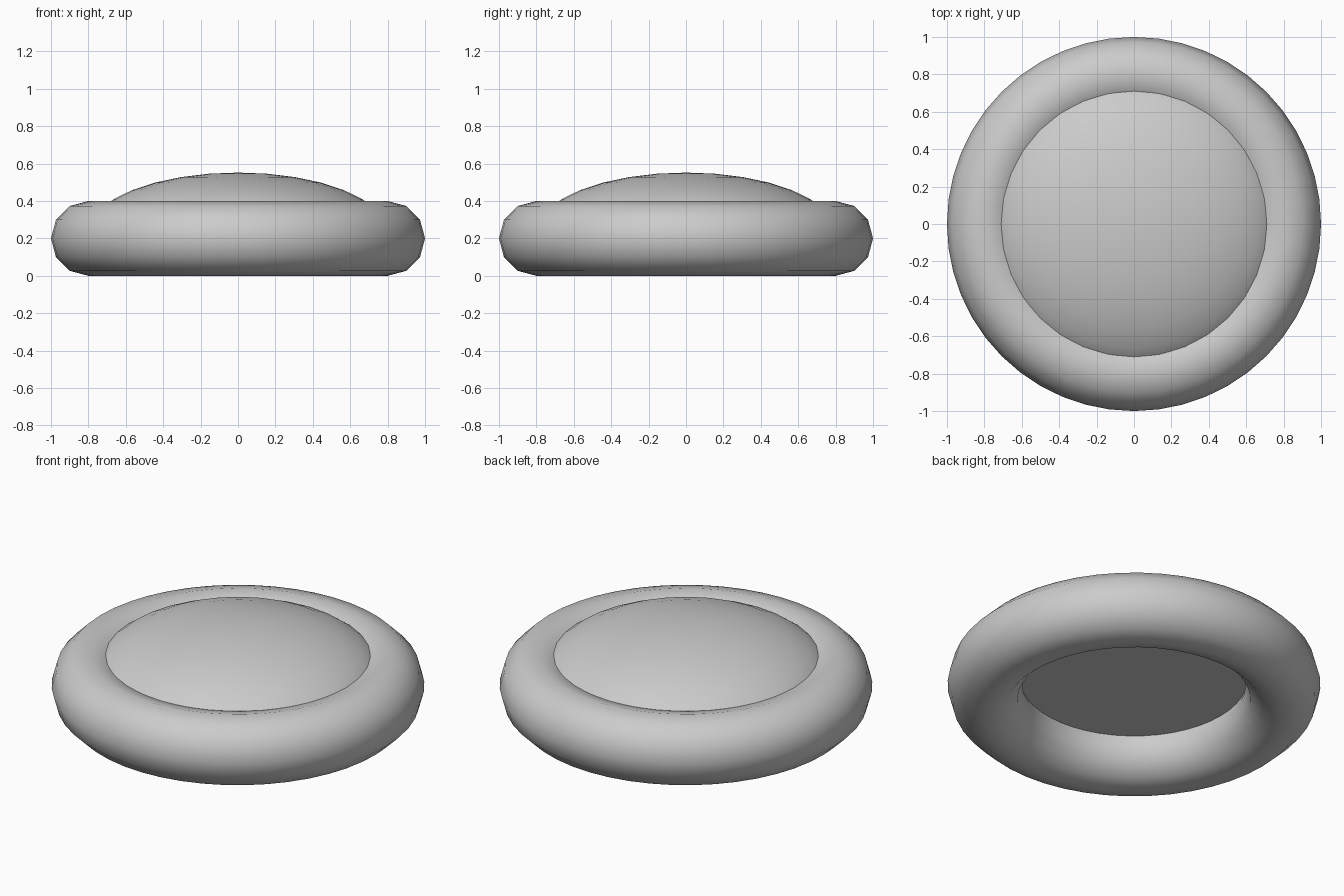
import bpy, bmesh

if "Cube" in bpy.data.objects:
    bpy.data.objects.remove(bpy.data.objects["Cube"])

# Ring-shaped rim resting on the ground
bpy.ops.mesh.primitive_torus_add(major_radius=0.8, minor_radius=0.2,
                                 major_segments=48, minor_segments=12,
                                 location=(0, 0, 0.2))
rim = bpy.context.object
rim.name = "rim"
bpy.ops.object.shade_smooth()

# Flattened half-sphere filling the hole, closed by a flat underside
bpy.ops.mesh.primitive_uv_sphere_add(segments=32, ring_count=16, radius=0.8)
dome = bpy.context.object
dome.name = "domed_centre"
bm = bmesh.new()
bm.from_mesh(dome.data)
bmesh.ops.bisect_plane(bm, geom=bm.verts[:] + bm.edges[:] + bm.faces[:],
                       plane_co=(0, 0, 0), plane_no=(0, 0, 1),
                       dist=0.0001, clear_inner=True)
bmesh.ops.holes_fill(bm, edges=[e for e in bm.edges if e.is_boundary], sides=0)
bmesh.ops.scale(bm, vec=(1, 1, 0.4), verts=bm.verts)
bmesh.ops.translate(bm, vec=(0, 0, 0.232), verts=bm.verts)
bmesh.ops.recalc_face_normals(bm, faces=bm.faces)
bm.to_mesh(dome.data)
bm.free()
bpy.ops.object.shade_smooth_by_angle()
